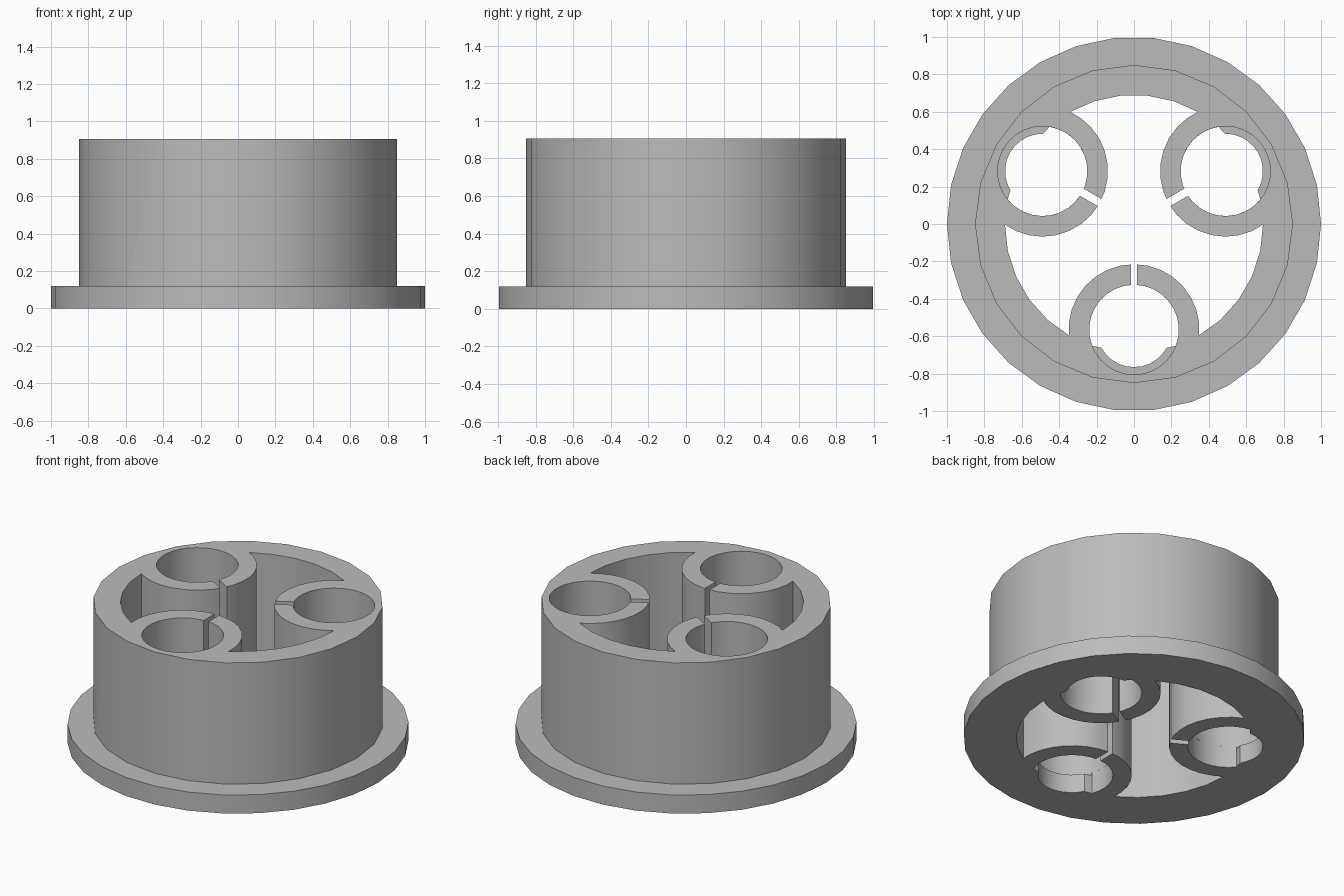
import bpy, bmesh
from math import cos, sin, pi, radians

if "Cube" in bpy.data.objects:
    bpy.data.objects.remove(bpy.data.objects["Cube"])

HEIGHT, FLANGE = 0.905, 0.12
TUBE_AT, TUBE_R, HOLE_R, LIP_R = 0.565, 0.35, 0.24, 0.2

grey = bpy.data.materials.new("plain grey")
grey.use_nodes = True
grey.diffuse_color = (0.5, 0.5, 0.5, 1)
grey.node_tree.nodes["Principled BSDF"].inputs["Base Color"].default_value = (0.5, 0.5, 0.5, 1)


def circle(r, sides, x=0.0):
    return [(x + r * cos(2 * pi * i / sides), r * sin(2 * pi * i / sides)) for i in range(sides)]


def prism(name, outline, z0, z1, turn=0.0):
    """Extrude a counter-clockwise outline from z0 to z1, turned about z."""
    bm = bmesh.new()
    c, s = cos(turn), sin(turn)
    base = bm.faces.new([bm.verts.new((x * c - y * s, x * s + y * c, z0)) for x, y in outline])
    top = bmesh.ops.extrude_face_region(bm, geom=[base])["geom"]
    bmesh.ops.translate(bm, verts=[v for v in top if isinstance(v, bmesh.types.BMVert)],
                        vec=(0, 0, z1 - z0))
    bmesh.ops.recalc_face_normals(bm, faces=bm.faces)
    mesh = bpy.data.meshes.new(name)
    bm.to_mesh(mesh)
    bm.free()
    mesh.materials.append(grey)
    obj = bpy.data.objects.new(name, mesh)
    bpy.context.collection.objects.link(obj)
    return obj


def combine(target, tool, operation):
    """Bake a boolean into the target and discard the tool."""
    mod = target.modifiers.new("cut", 'BOOLEAN')
    mod.operation, mod.solver, mod.object = operation, 'EXACT', tool
    bpy.context.view_layer.update()
    baked = bpy.data.meshes.new_from_object(target.evaluated_get(bpy.context.evaluated_depsgraph_get()))
    target.modifiers.clear()
    target.data = baked
    bpy.data.objects.remove(tool)


# Flanged drum
housing = prism("flanged_housing", circle(1, 30), 0, FLANGE)
combine(housing, prism("drum", circle(0.85, 24), FLANGE / 2, HEIGHT), 'UNION')

# Open middle, leaving the three tube walls standing
turns = [radians(a) for a in (-90, 30, 150)]
void = prism("void", circle(0.69, 30), -0.1, 1)
for turn in turns:
    combine(void, prism("tube", circle(TUBE_R, 30, TUBE_AT), -0.2, 1.1, turn), 'DIFFERENCE')
combine(housing, void, 'DIFFERENCE')

# Lower hole outline: round on the inner side, narrowed by a lip on the outer side
lip_hole = [(TUBE_AT + r * cos(radians(a)), r * sin(radians(a)))
            for r, start, end, n in ((LIP_R, -61, 61, 10), (HOLE_R, 69, 291, 18))
            for a in [start + (end - start) * i / n for i in range(n + 1)]]

# Tube holes and the slits that open them toward the middle
for turn, low, high in zip(turns, (-0.017, -0.014, -0.029), (0.017, 0.029, 0.014)):
    combine(housing, prism("lip_hole", lip_hole, -0.1, FLANGE + 0.02, turn), 'DIFFERENCE')
    combine(housing, prism("hole", circle(HOLE_R, 30, TUBE_AT), FLANGE, 1, turn), 'DIFFERENCE')
    slit = [(0.15, low), (0.45, low), (0.45, high), (0.15, high)]
    combine(housing, prism("slit", slit, -0.1, 1, turn), 'DIFFERENCE')

# Smooth round walls with crisp rims
bpy.ops.object.select_all(action='DESELECT')
housing.select_set(True)
bpy.context.view_layer.objects.active = housing
bpy.ops.object.shade_smooth_by_angle(angle=radians(30))
